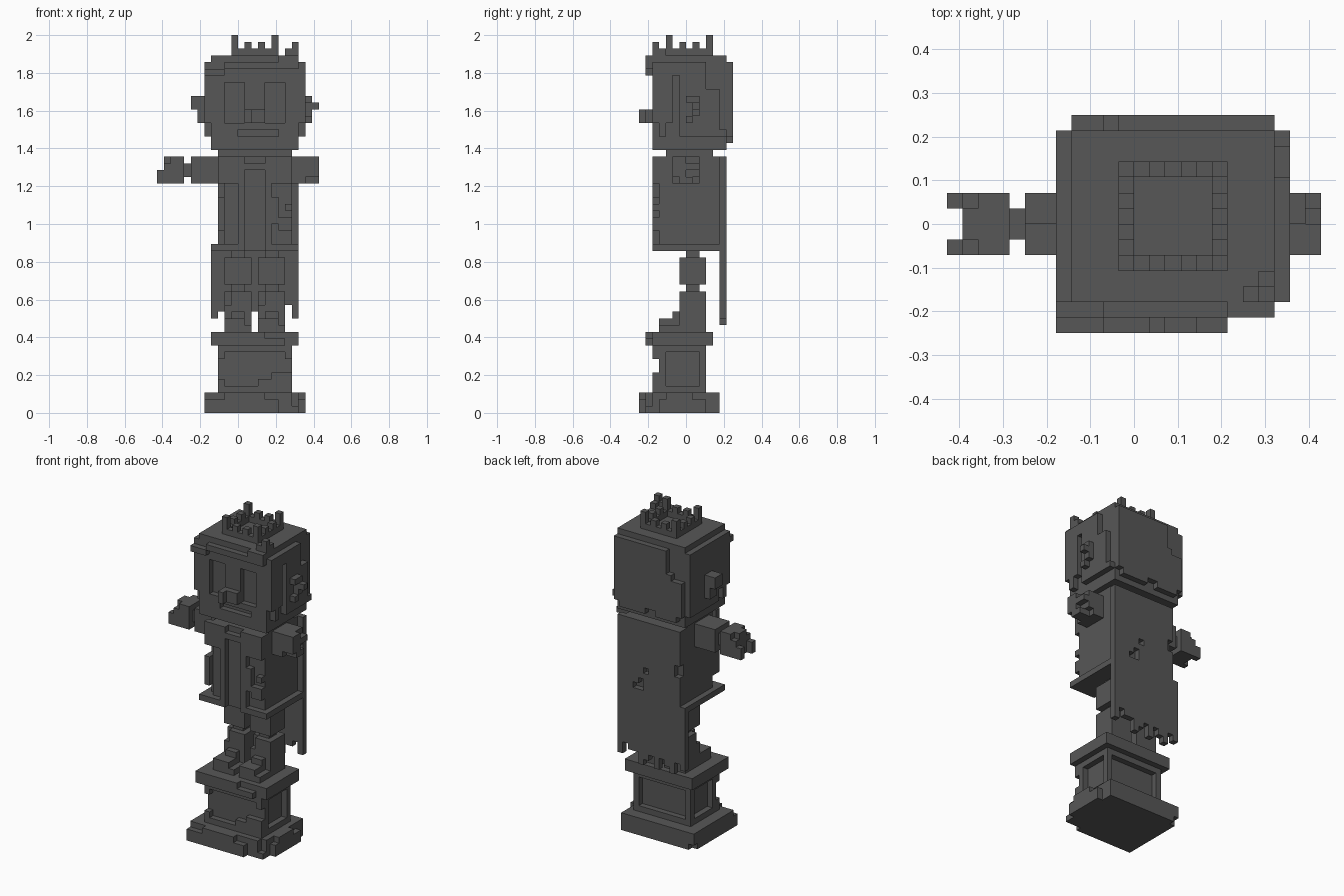
import bpy, bmesh
from mathutils import Vector

cube = bpy.data.objects.get("Cube")
if cube:
    bpy.data.objects.remove(cube, do_unlink=True)

U = 2 / 56  # size of one block

stone = bpy.data.materials.new("dark grey stone")
stone.use_nodes = True
GREY = (0.095, 0.095, 0.095, 1)
stone.diffuse_color = GREY
stone.node_tree.nodes["Principled BSDF"].inputs["Base Color"].default_value = GREY


def blocks(name, *boxes):
    """One object made of boxes (x0, x1, y0, y1, z0, z1) measured in blocks."""
    bm = bmesh.new()
    for x0, x1, y0, y1, z0, z1 in boxes:
        geo = bmesh.ops.create_cube(bm, size=1)
        for v in geo["verts"]:
            v.co = Vector((x1 if v.co.x > 0 else x0,
                           y1 if v.co.y > 0 else y0,
                           z1 if v.co.z > 0 else z0)) * U
    mesh = bpy.data.meshes.new(name)
    bm.to_mesh(mesh)
    bm.free()
    mesh.materials.append(stone)
    obj = bpy.data.objects.new(name, mesh)
    bpy.context.collection.objects.link(obj)
    return obj


# Pedestal: chipped base, framed column, cap
blocks("pedestal_base",
       (-5, 9, -5, 4, 0, 3), (-4, 9, 4, 5, 0, 3), (-5, -4, 4, 5, 1, 3),
       (9, 10, -4, 3, 0, 2), (9, 10, -3, 1, 2, 3),
       (-5, 8, -6, -5, 0, 3), (8, 9, -6, -5, 0, 1),
       (-5, 6, -7, -6, 0, 2), (-2, 4, -7, -6, 2, 3))
blocks("pedestal_rubble", (3, 8, -5, -4, 4, 5), (5, 8, -5, -4, 5, 6))
blocks("pedestal_column", (-2, 7, -4, 2, 3, 10))
frame = []
for z0, z1 in ((3, 4), (9, 10)):
    frame.append((-3, 8, -5, 3, z0, z1))
for x in (-3, 7):
    frame += [(x, x + 1, 2, 3, 4, 9), (x, x + 1, -4, -3, 4, 9),
              (x, x + 1, -5, -4, 8, 9), (x, x + 1, -5, -4, 4, 5)]
blocks("pedestal_frame", *frame)
blocks("pedestal_cap", (-4, 9, -5, 4, 10, 12), (-4, 4, -6, -5, 10, 12),
       (4, 7, -6, -5, 10, 11))

# Legs: boot, shin, knee, thigh, hip
for name, x in (("right", -2), ("left", 3)):
    blocks(name + "_boot", (x, x + 4, -4, -1, 12, 13), (x, x + 3, -4, -1, 13, 14),
           (x + 1, x + 3, -2, -1, 14, 15))
    blocks(name + "_shin", (x, x + 4, -1, 3, 12, 16), (x + 1, x + 4, -1, 3, 16, 18),
           (x, x + 1, 0, 3, 16, 18))
    blocks(name + "_knee", (x + 1, x + 3, 0, 2, 18, 19))
    blocks(name + "_thigh", (x, x + 4, -1, 3, 19, 23))
    blocks(name + "_hip", (x + 1, x + 3, 0, 2, 23, 24))

# Coat: body, flared hem, open front with trim, chipped lapels
blocks("coat_body", (-2, 8, -4, 5, 24, 38), (-3, -2, -3, 5, 25, 38))
blocks("coat_hem", (-4, 9, -4, 5, 24, 25), (-4, 0, -5, -4, 24, 25), (5, 9, -5, -4, 24, 25))
blocks("coat_trim", (0, 1, -5, -4, 24, 38), (4, 5, -5, -4, 24, 38), (1, 4, -5, -4, 36, 37))
blocks("coat_lapels", (-3, 0, -5, -4, 34, 38), (5, 8, -5, -4, 34, 38),
       (-3, -2, -5, -3, 27, 32), (5, 6, -5, -4, 28, 32), (6, 8, -5, -4, 27, 29),
       (7, 8, -5, -4, 30, 31))
blocks("neck", (-3, 8, -3, 4, 38, 39))

# Cape: one strip per column, ragged hem, worn edge and holes
hem = [14, 15, 13, 14, 15, 13, 15, 14, 13, 15, 15, 16, 14]
holes = {-3: (30, 32), 3: (29, 30), 4: (26, 28), 5: (26, 27)}
strips = []
for i, z in enumerate(hem):
    x = i - 4
    top = 25 if x == -4 else 38
    lo, hi = holes.get(x, (top, top))
    for z0, z1 in ((z, lo), (hi, top)):
        if z1 > z0:
            strips.append((x, x + 1, 5, 6, z0, z1))
blocks("cape", *strips)

# Arms: right arm with open hand, left arm broken off at the sleeve
blocks("right_sleeve", (-7, -3, -2, 2, 34, 38))
blocks("right_wrist", (-8, -7, -1, 1, 35, 37))
blocks("right_hand", (-11, -8, -2, 2, 34, 37), (-10, -8, -2, 2, 37, 38),
       (-11, -10, -1, 1, 37, 38), (-12, -11, -2, -1, 34, 36), (-12, -11, 1, 2, 34, 36))
blocks("left_sleeve", (8, 10, -2, 2, 34, 38), (10, 11, -2, 2, 35, 38),
       (11, 12, -2, 0, 35, 38), (11, 12, 0, 2, 36, 37), (10, 12, -1, 1, 34, 35))

# Head: core, face with sunken eyes and mouth, hair plates on sides and back
blocks("head", (-4, 9, -4, 6, 39, 53))
blocks("face", (-4, 9, -5, -4, 39, 41), (-4, 9, -5, -4, 42, 43), (-4, 9, -5, -4, 49, 53),
       (-4, 0, -5, -4, 41, 42), (6, 9, -5, -4, 41, 42),
       (-4, -2, -5, -4, 43, 49), (1, 4, -5, -4, 43, 49), (7, 9, -5, -4, 43, 49))
blocks("nose", (1, 4, -6, -5, 43, 45), (1, 2, -7, -6, 43, 45))
blocks("fringe", (-5, -2, -6, -5, 50, 51), (-2, 6, -6, -5, 51, 52), (6, 9, -6, -5, 51, 53))
blocks("back_hair", (-1, 9, 6, 7, 41, 52), (-2, -1, 6, 7, 41, 48), (-4, -2, 6, 7, 41, 47),
       (-3, 1, 6, 7, 40, 41), (3, 8, 6, 7, 40, 41))
blocks("right_side_hair", (-5, -4, -2, 6, 41, 52), (-5, -4, -5, -2, 43, 52),
       (-5, -4, -4, -3, 41, 43))
blocks("left_side_hair", (9, 10, -1, 3, 41, 52), (9, 10, 3, 5, 41, 48), (9, 10, 5, 6, 41, 42),
       (9, 10, -5, -1, 50, 52), (9, 10, -5, -2, 43, 50), (9, 10, -4, -3, 41, 43))
blocks("right_ear", (-6, -5, 0, 2, 43, 47), (-7, -6, 0, 2, 45, 47))
blocks("left_ear", (10, 11, 0, 2, 46, 47), (10, 11, 1, 2, 44, 46),
       (10, 11, 0, 1, 43, 44), (11, 12, 1, 2, 45, 46))

# Crown: open ring with battlements and tall corners, plus a chipped block beside it
crown = []
for i in range(7):
    for j in range(7):
        if i in (0, 6) or j in (0, 6):
            if i in (0, 6) and j in (0, 6):
                top = 56
            else:
                top = 55 if i % 2 == 0 and j % 2 == 0 else 54
            crown.append((i - 1, i, j - 3, j - 2, 53, top))
blocks("crown", *crown)
blocks("corner_chip", (8, 9, -5, -4, 53, 55), (7, 8, -5, -4, 53, 54), (8, 9, -4, -3, 53, 54))
